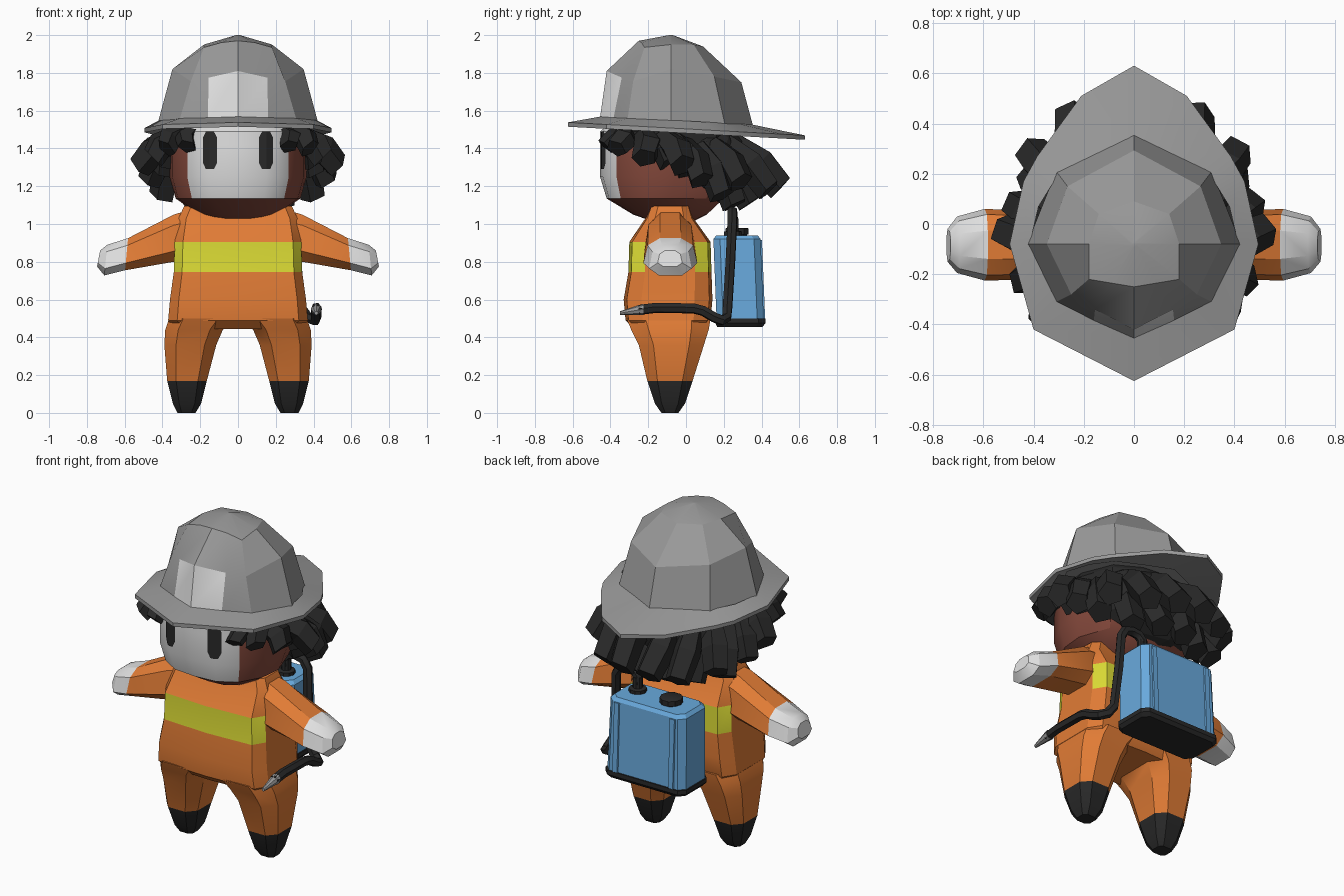
import bpy, bmesh, math
from mathutils import Vector

if "Cube" in bpy.data.objects:
    bpy.data.objects.remove(bpy.data.objects["Cube"])


def mat(name, rgb):
    m = bpy.data.materials.new(name)
    m.diffuse_color = (*rgb, 1)
    m.use_nodes = True
    m.node_tree.nodes["Principled BSDF"].inputs["Base Color"].default_value = m.diffuse_color
    return m


ORANGE = mat("orange_suit", (0.75, 0.20, 0.036))
YELLOW = mat("yellow_band", (0.70, 0.70, 0.035))
WHITE = mat("white", (0.76, 0.76, 0.76))
GREY = mat("grey", (0.32, 0.32, 0.32))
SKIN = mat("brown_skin", (0.24, 0.068, 0.046))
BLACK = mat("black", (0.022, 0.022, 0.022))
BLUE = mat("blue_tank", (0.14, 0.40, 0.72))


def finish(name, bm, mats, rule=None, angle=30):
    bmesh.ops.recalc_face_normals(bm, faces=bm.faces)
    if rule:
        for f in bm.faces:
            f.material_index = rule(f.calc_center_median())
    me = bpy.data.meshes.new(name)
    bm.to_mesh(me)
    bm.free()
    for m in mats:
        me.materials.append(m)
    ob = bpy.data.objects.new(name, me)
    bpy.context.collection.objects.link(ob)
    if angle:
        bpy.ops.object.select_all(action='DESELECT')
        ob.select_set(True)
        bpy.context.view_layer.objects.active = ob
        bpy.ops.object.shade_smooth_by_angle(angle=math.radians(angle))
    return ob


def loft(name, rings, mats, rule=None, closed=False, angle=30):
    """Skin equal-length rings; cap the ends, or join last to first."""
    bm = bmesh.new()
    vs = [[bm.verts.new(p) for p in r] for r in rings]
    n = len(vs[0])
    pairs = list(zip(vs, vs[1:])) + ([(vs[-1], vs[0])] if closed else [])
    for a, b in pairs:
        for i in range(n):
            j = (i + 1) % n
            bm.faces.new((a[i], a[j], b[j], b[i]))
    if not closed:
        bm.faces.new(vs[0])
        bm.faces.new(vs[-1])
    return finish(name, bm, mats, rule, angle)


def whole(half):
    """Mirror a right-hand outline whose ends lie on x = 0."""
    return half + [(-p[0], *p[1:]) for p in half[-2:0:-1]]


def section(unit, z, a, front, back):
    c, h = (front + back) / 2, (back - front) / 2
    return whole([(u * a, c + v * h, z) for u, v in unit])


OCT = [(.55, -1), (1, -.55), (1, .55), (.55, 1), (-.55, 1), (-1, .55), (-1, -.55), (-.55, -1)]

# Torso with reflective band
unit = [(0, -1), (.87, -.93), (1, -.6), (1, .6), (.87, .93), (0, 1)]
loft("torso", [section(unit, *r) for r in (
    (.445, .34, -.27, .10), (.49, .37, -.32, .13), (.6, .36, -.33, .14),
    (.745, .34, -.305, .135), (.905, .335, -.30, .13), (1.03, .315, -.215, .04),
    (1.095, .285, -.19, .02))],
    [ORANGE, YELLOW], lambda c: int(.745 < c.z < .905 and (c.y < -.2 or c.y > .04)))

for s, side in ((1, "right"), (-1, "left")):
    # Leg and boot
    rows = ((.50, .03, .365, -.315, .13), (.44, .08, .385, -.29, .12), (.36, .115, .39, -.25, .095),
            (.17, .165, .375, -.205, .035), (.05, .195, .345, -.165, -.005), (0, .225, .32, -.13, -.04))
    loft(side + "_leg", [[(s * ((x0 + x1) / 2 + u * (x1 - x0) / 2), (f + b) / 2 + v * (b - f) / 2, z)
                          for u, v in OCT] for z, x0, x1, f, b in rows],
         [ORANGE, BLACK], lambda c: int(c.z < .17))
    # Arm and glove, narrower on top
    rows = ((.24, .79, 1.08, -.19, .03), (.34, .80, 1.05, -.22, .05), (.59, .755, .925, -.225, .06),
            (.70, .728, .89, -.195, .03), (.738, .775, .86, -.15, -.02))
    loft(side + "_arm", [[(s * (x - .008 * v * (x > .5)),
                           (f + b) / 2 + u * (1 - .28 * max(v, 0)) * (b - f) / 2,
                           (z0 + z1) / 2 + v * (z1 - z0) / 2) for u, v in OCT] for x, z0, z1, f, b in rows],
         [ORANGE, WHITE], lambda c: int(abs(c.x) > .598), angle=25)


# Head with pale face and dark hairline
def head_rule(c):
    if c.z > 1.14 and abs(c.x) < .24 and c.y < -.2:
        return 1
    return 2 if c.z > 1.42 else 0


unit = [(0, -1), (.42, -.96), (.74, -.76), (.96, -.35), (1, .1), (.8, .7), (.4, .95), (0, 1)]
loft("head", [section(unit, *r) for r in (
    (1.015, .10, -.18, .04), (1.05, .21, -.28, .11), (1.135, .33, -.42, .20), (1.25, .363, -.455, .27),
    (1.42, .363, -.455, .27), (1.49, .363, -.455, .27), (1.535, .33, -.40, .24))],
    [SKIN, WHITE, BLACK], head_rule)

# Eyes, folded to follow the face
for s, side in ((1, "right"), (-1, "left")):
    bm = bmesh.new()

    def eye_vert(x, z):
        y = -.455 + .095 * x if x < .152 else -.4405 + .62 * (x - .152)
        return bm.verts.new((s * x, y - .006, z))
    top, bot = eye_vert(.152, 1.49), eye_vert(.152, 1.29)
    for x, xm in ((.110, .128), (.186, .170)):
        bm.faces.new([top, eye_vert(xm, 1.49), eye_vert(x, 1.455), eye_vert(x, 1.325),
                      eye_vert(xm, 1.29), bot])
    ob = finish(side + "_eye", bm, [BLACK], angle=0)
    for p in ob.data.polygons:
        if p.normal.y > 0:
            p.flip()

# Hat brim, dipping towards the back
outer = [(0, -.625), (.4, -.42), (.495, -.08), (.44, .17), (.385, .27), (.21, .51), (0, .63)]
inner = [(0, -.445), (.30, -.30), (.415, -.08), (.38, .07), (.30, .20), (.15, .28), (0, .35)]


def brim_ring(pts, dz):
    return whole([(x, y, 1.53 - (y + .625) * .055 + dz) for x, y in pts])


loft("hat_brim", [brim_ring(outer, -.015), brim_ring(outer, .008), brim_ring(inner, .05),
                  brim_ring(inner, .02)], [GREY], closed=True)

# Hat crown with pale front plate
crown = [
    [(0, -.455, 1.565), (.16, -.385, 1.555), (.31, -.31, 1.55), (.426, -.08, 1.53), (.31, .21, 1.51), (0, .36, 1.50)],
    [(0, -.42, 1.81), (.155, -.34, 1.775), (.25, -.28, 1.755), (.347, -.08, 1.82), (.265, .15, 1.78), (0, .293, 1.75)],
    [(0, -.25, 1.97), (.09, -.235, 1.96), (.18, -.22, 1.935), (.18, -.08, 1.95), (.14, .04, 1.95), (0, .09, 1.94)],
    [(x, -.08 + y, 2.0) for x, y in ((0, -.01), (.004, -.009), (.008, -.006), (.01, 0), (.006, .006), (0, .01))]]
loft("hat_crown", [whole(r) for r in crown], [GREY, WHITE],
     lambda c: int(c.z < 1.75 and abs(c.x) < .12 and c.y < -.3), angle=22)

# Hair cap over the back of the head
bm = bmesh.new()
bmesh.ops.create_icosphere(bm, subdivisions=2, radius=1)
for v in bm.verts:
    v.co = (v.co.x * .375, v.co.y * .23 + .11, v.co.z * .24 + 1.33)
finish("hair_cap", bm, [BLACK], angle=0)

# Hair locks: root, tip, tip radius
LOCKS = [((.25, -.36, 1.485), (.27, -.425, 1.41), .06), ((.30, -.31, 1.485), (.38, -.37, 1.40), .07),
         ((.33, -.22, 1.47), (.45, -.22, 1.35), .08), ((.34, -.12, 1.46), (.52, -.02, 1.31), .085),
         ((.33, -.17, 1.45), (.38, -.08, 1.33), .085), ((.33, -.06, 1.45), (.40, .02, 1.28), .085),
         ((.34, -.02, 1.43), (.47, .08, 1.23), .08), ((.31, .06, 1.41), (.40, .19, 1.15), .085),
         ((.28, .14, 1.42), (.41, .29, 1.22), .085), ((.20, .20, 1.43), (.25, .44, 1.18), .085),
         ((.08, .24, 1.43), (.09, .50, 1.19), .09), ((.19, .12, 1.38), (.23, .26, 1.10), .085),
         ((.07, .18, 1.35), (.08, .34, 1.11), .085)]
for k, (root, tip, r) in enumerate(LOCKS):
    for s, side in ((1, "right"), (-1, "left")):
        p, q = (Vector((s * v[0], v[1], v[2])) for v in (root, tip))
        d = (q - p).normalized()
        u = d.cross(Vector((0, 0, 1))).normalized()
        w = d.cross(u)
        mid = (p + q) / 2 + Vector((s * .02, .02, .01))
        loft(f"{side}_hair_lock_{k + 1}",
             [[c + (u * math.cos(t) + w * math.sin(t)) * rad for t in (i * math.tau / 5 for i in range(5))]
              for c, rad in ((p, r * .7), (mid, r * .95), (q, r * .85))], [BLACK], angle=0)


# Backpack tank with chamfered corners and dark base
def box_ring(z, a, f, b, c=.035):
    return whole([(0, f, z), (a - c, f, z), (a, f + c, z), (a, b - c, z), (a - c, b, z), (0, b, z)])


loft("tank", [box_ring(.49, .265, .162, .412), box_ring(.92, .255, .145, .395),
              box_ring(.94, .235, .16, .38)], [BLUE], angle=20)
loft("tank_base", [box_ring(.455, .255, .165, .405), box_ring(.475, .272, .155, .42),
                   box_ring(.50, .272, .155, .42)], [BLACK], angle=20)
# Raised strips on the back of the tank
for s, side in ((1, "right"), (-1, "left")):
    loft(side + "_tank_strip", [[(s * x, y + dy, z) for x, dy in ((.165, -.01), (.172, .007), (.203, .007), (.21, -.01))]
                                for z, y in ((.50, .412), (.915, .395))], [BLUE], angle=0)


def turned(name, x, y, profile, n=10):
    loft(name, [[(x + r * math.cos(i * math.tau / n), y + r * math.sin(i * math.tau / n), z)
                 for i in range(n)] for z, r in profile], [BLACK])


turned("tank_cap", -.09, .27, ((.93, .055), (.945, .055), (.945, .065), (.975, .065), (.98, .055)))
turned("hose_valve", .15, .25, ((.93, .05), (.96, .05), (.965, .028), (1.03, .028)))

# Hose from the valve, down beside the tank and forward
cu = bpy.data.curves.new("hose", 'CURVE')
cu.dimensions = '3D'
cu.bevel_depth = .028
cu.bevel_resolution = 1
cu.use_fill_caps = True
path = [(.15, .25, .99), (.15, .25, 1.03), (.175, .247, 1.06), (.225, .245, 1.068), (.27, .245, 1.055),
        (.297, .245, 1.01), (.308, .235, .80), (.33, .22, .56), (.37, .215, .505), (.41, .19, .49),
        (.415, .15, .505), (.415, .09, .54), (.415, .04, .553), (.415, -.16, .556), (.415, -.25, .545)]
sp = cu.splines.new('POLY')
sp.points.add(len(path) - 1)
for pt, co in zip(sp.points, path):
    pt.co = (*co, 1)
cu.materials.append(BLACK)
hose = bpy.data.objects.new("hose", cu)
bpy.context.collection.objects.link(hose)
bpy.ops.object.select_all(action='DESELECT')
hose.select_set(True)
bpy.context.view_layer.objects.active = hose
bpy.ops.object.convert(target='MESH')
bpy.ops.object.shade_smooth_by_angle(angle=math.radians(40))

# Spray nozzle
loft("nozzle", [[(.415 + r * math.cos(i * math.tau / 8), y, z + r * math.sin(i * math.tau / 8)) for i in range(8)]
                for y, z, r in ((-.225, .548, .03), (-.25, .545, .026), (-.35, .528, .01))], [GREY])
